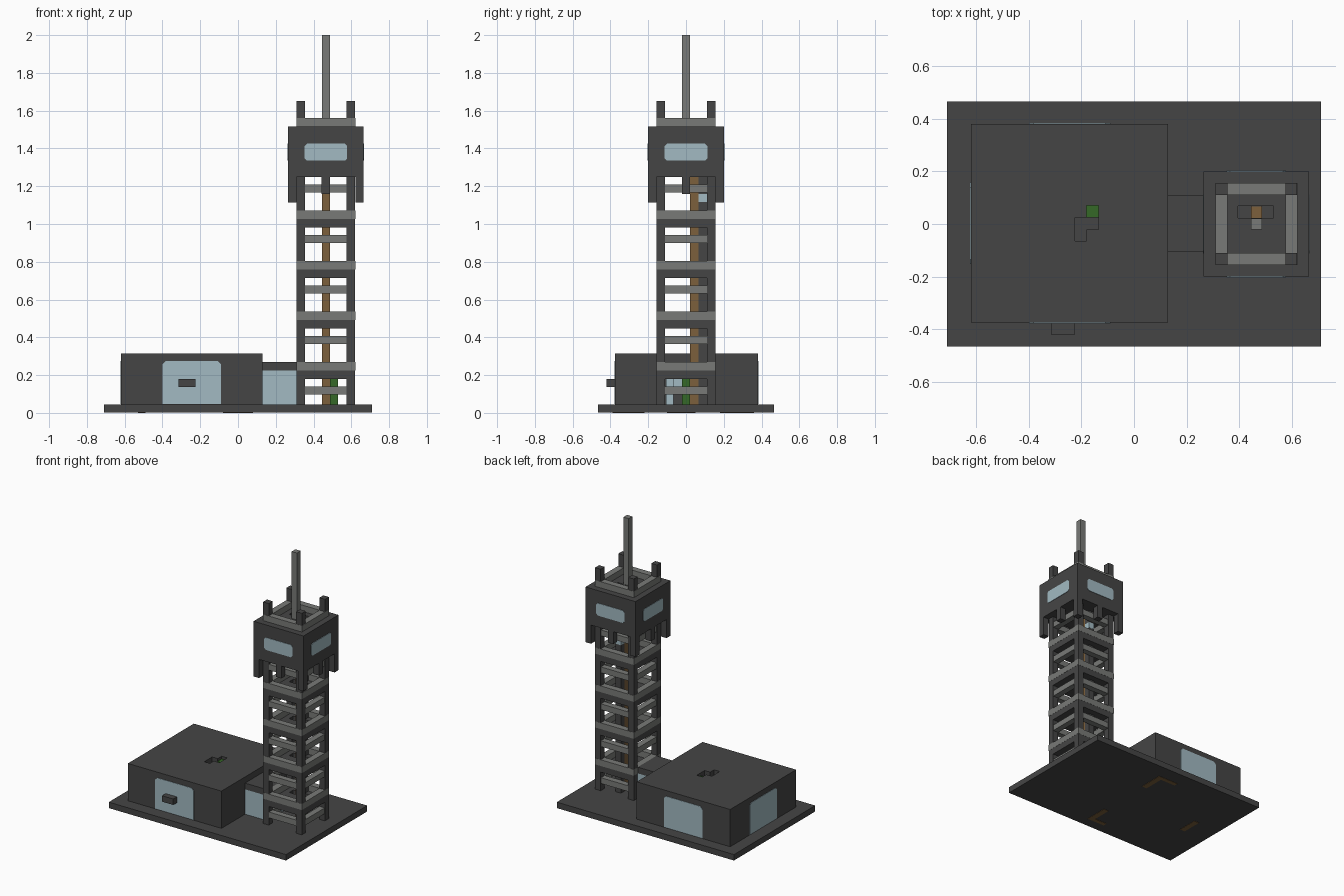
import bpy, bmesh
from math import pi
from mathutils import Matrix, Vector

cube = bpy.data.objects.get("Cube")
if cube:
    bpy.data.objects.remove(cube, do_unlink=True)


def material(name, rgb):
    m = bpy.data.materials.new(name)
    m.use_nodes = True
    m.diffuse_color = (*rgb, 1)
    m.node_tree.nodes["Principled BSDF"].inputs["Base Color"].default_value = (*rgb, 1)
    return m


DARK = material("dark grey", (0.06, 0.06, 0.06))
GREY = material("mid grey", (0.19, 0.195, 0.185))
GLASS = material("pale blue glass", (0.36, 0.49, 0.54))
BROWN = material("brown wood", (0.2, 0.115, 0.045))
GREEN = material("green", (0.035, 0.14, 0.02))


def finish(name, bm, mat):
    bmesh.ops.recalc_face_normals(bm, faces=bm.faces)
    mesh = bpy.data.meshes.new(name)
    bm.to_mesh(mesh)
    bm.free()
    mesh.materials.append(mat)
    obj = bpy.data.objects.new(name, mesh)
    bpy.context.collection.objects.link(obj)
    return obj


def boxes(name, mat, *spans):
    """One object from boxes, each given as (x0, x1, y0, y1, z0, z1)."""
    bm = bmesh.new()
    for x0, x1, y0, y1, z0, z1 in spans:
        mid = Vector((x0 + x1, y0 + y1, z0 + z1)) / 2
        size = Matrix.Diagonal((x1 - x0, y1 - y0, z1 - z0, 1))
        bmesh.ops.create_cube(bm, size=1, matrix=Matrix.Translation(mid) @ size)
    return finish(name, bm, mat)


def ring(outer, inner, z0, z1):
    """Four boxes filling the gap between two rectangles."""
    X0, X1, Y0, Y1 = outer
    x0, x1, y0, y1 = inner
    return [(X0, X1, Y0, y0, z0, z1), (X0, X1, y1, Y1, z0, z1),
            (X0, x0, y0, y1, z0, z1), (x1, X1, y0, y1, z0, z1)]


def square(cx, r):
    return (cx - r, cx + r, -r, r)


def window(name, cx, cy, reach, turn, w, z0, z1, cut, flat_bottom=False):
    """Thin pane with clipped corners on the wall that faces 'turn' from the front."""
    h, low = w / 2, 0 if flat_bottom else cut
    pts = [(-h + low, z0), (h - low, z0), (h, z0 + low), (h, z1 - cut),
           (h - cut, z1), (-h + cut, z1), (-h, z1 - cut), (-h, z0 + low)]
    bm = bmesh.new()
    face = bm.faces.new([bm.verts.new((x, -reach - 0.003, z)) for x, z in pts])
    ext = bmesh.ops.extrude_face_region(bm, geom=[face])
    moved = [v for v in ext["geom"] if isinstance(v, bmesh.types.BMVert)]
    bmesh.ops.translate(bm, verts=moved, vec=(0, 0.006, 0))
    bmesh.ops.remove_doubles(bm, verts=bm.verts, dist=0.0001)
    place = Matrix.Translation((cx, cy, 0)) @ Matrix.Rotation(turn, 4, 'Z')
    bmesh.ops.transform(bm, matrix=place, verts=bm.verts)
    return finish(name, bm, GLASS)


# Ground slab with wooden corner strips let into the underside
boxes("ground_slab", DARK, (-0.71, 0.71, -0.465, 0.465, 0.002, 0.045))
boxes("underside_strips", BROWN,
      (0.04, 0.08, 0.18, 0.36, 0, 0.004), (-0.08, 0.04, 0.33, 0.36, 0, 0.004),
      (0.04, 0.08, -0.39, -0.22, 0, 0.004), (-0.06, 0.04, -0.39, -0.36, 0, 0.004),
      (-0.53, -0.49, -0.1, 0.05, 0, 0.004))

# Low building: hollow walls, roof with a stepped opening, plant inside
plan = (-0.62, 0.13, -0.375, 0.38)
inside = (-0.575, 0.085, -0.33, 0.335)
boxes("building_walls", DARK, *ring(plan, inside, 0.045, 0.27))
boxes("building_roof", DARK, *ring(plan, (-0.225, -0.135, -0.065, 0.07), 0.27, 0.315),
      (-0.225, -0.18, 0.025, 0.07, 0.27, 0.315), (-0.18, -0.135, -0.065, -0.02, 0.27, 0.315))
boxes("plant", GREEN, (-0.18, -0.135, 0.025, 0.07, 0.045, 0.295))
for side, turn in (("front", 0), ("back", pi), ("right", -pi / 2)):
    window(f"building_window_{side}", -0.245, 0.0025, 0.375 if side == "right" else 0.3775,
           turn, 0.31, 0.047, 0.275, 0.018, True)
boxes("front_handle", DARK, (-0.315, -0.225, -0.42, -0.375, 0.137, 0.18))

# Glazed passage to the tower
boxes("passage_roof", DARK, (0.13, 0.31, -0.105, 0.11, 0.225, 0.27))
boxes("passage_glass", GLASS, (0.13, 0.31, -0.105, -0.065, 0.045, 0.225),
      (0.13, 0.31, 0.07, 0.11, 0.045, 0.225))
boxes("passage_lamp", GLASS, (0.13, 0.175, -0.065, -0.02, 0.14, 0.18))

# Tower posts
CX = 0.465
HALF, INNER = 0.155, 0.11
shaft = (0.395, 0.53, 0.022, 0.068)
posts = []
for sx in (-1, 1):
    for sy in (-1, 1):
        x, y, r = CX + sx * 0.1325, sy * 0.1325, 0.0225
        posts.append((x - r, x + r, y - r, y + r, 0.045, 1.65))
boxes("tower_posts", DARK, *posts)

# Tower floors with a ladder opening, a kerb on each and a rail below each
for i in range(5):
    z = 0.225 + i * 0.2675
    rail = z - 0.128
    if i < 4:
        boxes(f"tower_floor_{i + 1}", DARK, *ring(square(CX, HALF), shaft, z - 0.045, z))
        boxes(f"tower_kerb_{i + 1}", GREY,
              *ring(square(CX, HALF + 0.001), square(CX, INNER), z, z + 0.045))
    boxes(f"tower_rail_{i + 1}", GREY,
          *ring(square(CX, HALF - 0.002), square(CX, INNER), rail, rail + 0.042))

# Ladder, its backing post, and small fittings in the tower
boxes("ladder", BROWN, (0.445, 0.487, 0.022, 0.066, 0.045, 1.25))
boxes("ladder_backing", DARK, (0.445, 0.487, 0.066, 0.11, 0.045, 1.25))
boxes("tower_lamp", GLASS, (0.444, 0.488, 0.067, 0.111, 1.117, 1.16))
boxes("tower_plant", GREEN, (0.487, 0.53, -0.021, 0.021, 0.045, 0.18))

# Lookout cabin with hanging teeth
CAB = 0.2
boxes("cabin", DARK, *ring(square(CX, CAB), shaft, 1.25, 1.515))
teeth = []
for sx in (-1, 0, 1):
    for sy in (-1, 0, 1):
        if sx or sy:
            x, y, r = CX + sx * 0.178, sy * 0.178, 0.022
            teeth.append((x - r, x + r, y - r, y + r, 1.115 if sx and sy else 1.16, 1.25))
boxes("cabin_teeth", DARK, *teeth)
for i, side in enumerate(("front", "left", "back", "right")):
    window(f"cabin_window_{side}", CX, 0, CAB, i * pi / 2, 0.225, 1.335, 1.425, 0.012)

# Roof kerb and mast
boxes("roof_kerb", GREY, *ring(square(CX, HALF + 0.001), square(CX, INNER), 1.515, 1.56))
boxes("mast", GREY, (0.445, 0.487, -0.021, 0.021, 1.515, 2.0))
